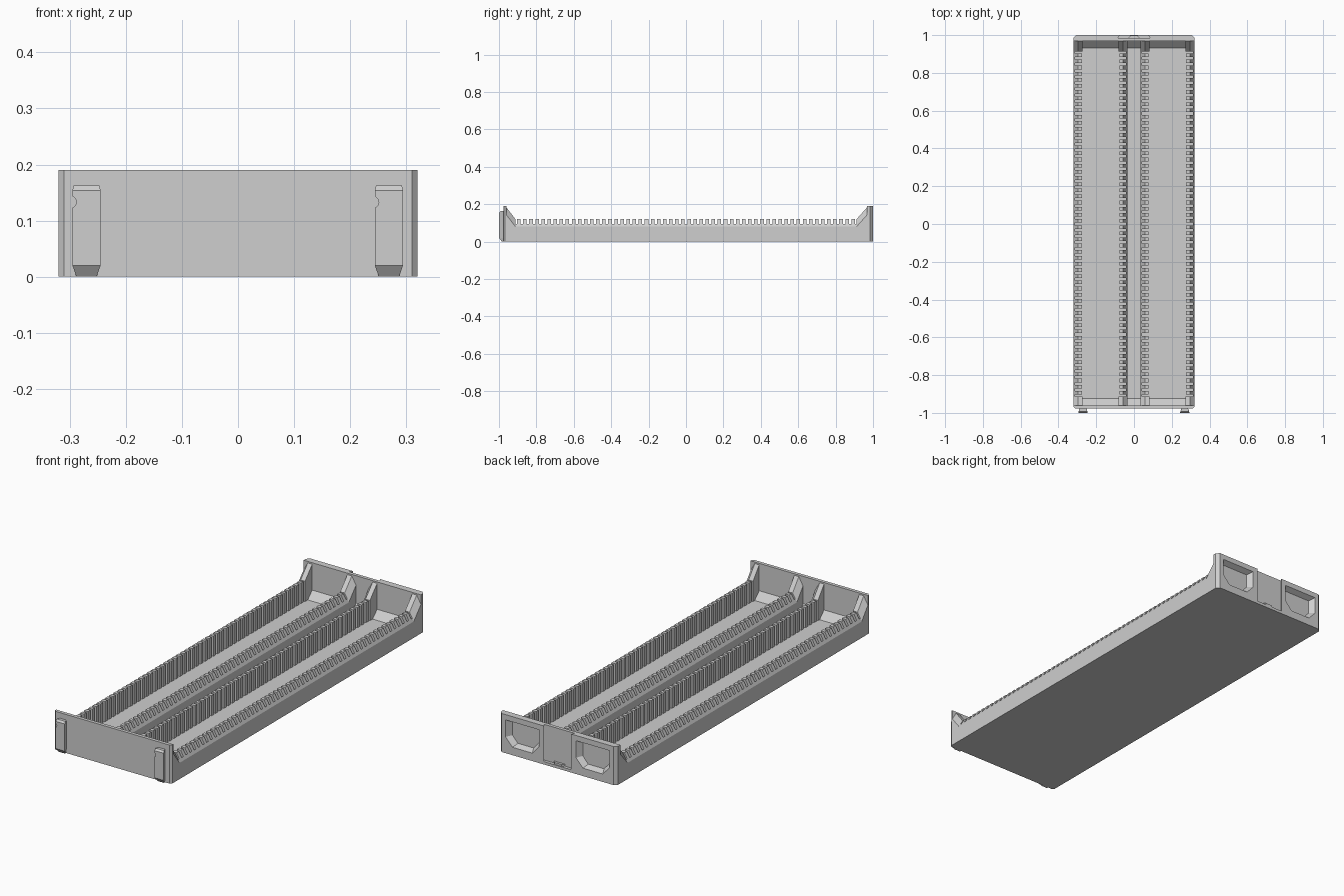
import bpy, bmesh, math
from mathutils import Vector

if "Cube" in bpy.data.objects:
    bpy.data.objects.remove(bpy.data.objects["Cube"], do_unlink=True)

grey = bpy.data.materials.new("light grey plastic")
grey.use_nodes = True
grey.diffuse_color = (0.62, 0.62, 0.62, 1)
grey.node_tree.nodes["Principled BSDF"].inputs["Base Color"].default_value = (0.62, 0.62, 0.62, 1)


def finish(name, bm):
    bmesh.ops.recalc_face_normals(bm, faces=bm.faces[:])
    mesh = bpy.data.meshes.new(name)
    bm.to_mesh(mesh)
    bm.free()
    mesh.materials.append(grey)
    obj = bpy.data.objects.new(name, mesh)
    bpy.context.collection.objects.link(obj)
    return obj


def add_prism(bm, outline, axis, lo, hi):
    """Extrude a 2D outline along an axis."""
    def place(p, t):
        return {"x": (t, p[0], p[1]), "y": (p[0], t, p[1]), "z": (p[0], p[1], t)}[axis]
    a = [bm.verts.new(place(p, lo)) for p in outline]
    b = [bm.verts.new(place(p, hi)) for p in outline]
    bm.faces.new(a)
    bm.faces.new(b[::-1])
    n = len(a)
    for i in range(n):
        j = (i + 1) % n
        bm.faces.new((a[i], b[i], b[j], a[j]))


def prism(name, outline, axis, lo, hi):
    bm = bmesh.new()
    add_prism(bm, outline, axis, lo, hi)
    return finish(name, bm)


def hull(name, points):
    bm = bmesh.new()
    for p in points:
        bm.verts.new(p)
    bmesh.ops.convex_hull(bm, input=bm.verts[:])
    bmesh.ops.dissolve_limit(bm, angle_limit=0.01, verts=bm.verts[:], edges=bm.edges[:])
    return finish(name, bm)


def cut(obj, cutter):
    mod = obj.modifiers.new("cut", "BOOLEAN")
    mod.operation = "DIFFERENCE"
    mod.solver = "EXACT"
    mod.object = cutter
    bpy.context.view_layer.objects.active = obj
    bpy.ops.object.modifier_apply(modifier=mod.name)
    bpy.data.objects.remove(cutter, do_unlink=True)


W, FLOOR, RIM, TOP = 0.32, 0.02, 0.08, 0.12
FRONT, BACK = -0.96, 0.968

# Floor slab and sloped fillets where it meets the end walls
prism("floor", [(-W, FRONT), (W, FRONT), (W, BACK), (-W, BACK)], "z", 0, FLOOR)
for name, y, s in (("front_floor_slope", FRONT, 1), ("back_floor_slope", BACK, -1)):
    prism(name, [(y, FLOOR), (y + s * 0.035, FLOOR), (y, 0.055)], "x", -0.31, 0.31)

# Slotted side walls and the two centre walls
COUNT, PITCH, HALF = 56, 0.0325, 0.0095


def slotted_wall(name, face, d):
    def at(depth, z):
        return (face + d * depth, z)
    prism(name, [at(0, FLOOR), at(0, RIM), at(0.008, 0.094), at(0.008, FLOOR)], "y", FRONT, BACK)
    bm = bmesh.new()
    profile = [at(0.006, FLOOR), at(0.006, 0.0905), at(0.023, TOP), at(0.044, TOP), at(0.044, FLOOR)]
    for i in range(COUNT):
        y = (i - (COUNT - 1) / 2) * PITCH
        add_prism(bm, profile, "y", y - HALF, y + HALF)
    finish(name + "_ribs", bm)
    # Sloped corner braces rising to the end walls
    for end, wall_y, s in (("front", FRONT, 1), ("back", BACK, -1)):
        near, far = wall_y - s * 0.002, s * -0.912
        pts = []
        for depth, lift in ((0, 0), (0.023, 0.04), (0.047, 0.04)):
            x = face + d * depth
            pts += [(x, near, FLOOR), (x, far, FLOOR),
                    (x, near, 0.145 + lift), (x, far, RIM + lift)]
        hull(name + "_" + end + "_brace", pts)


for side, s in (("left", 1), ("right", -1)):
    slotted_wall(side + "_wall", s * W, -s)
    slotted_wall(side + "_centre_wall", s * 0.034, s)

# End walls with chamfered vertical corners
prism("front_wall", [(-W, FRONT), (-W, -0.967), (-0.31, -0.977), (0.31, -0.977),
                     (W, -0.967), (W, FRONT)], "z", 0, 0.19)
back = prism("back_wall", [(-W, BACK), (-W, 0.985), (-0.305, 1), (0.305, 1),
                           (W, 0.985), (W, BACK)], "z", 0, 0.19)

# Tapered finger pockets in the back wall
pocket = [(-0.093, 0.065), (0.093, 0.065), (0.093, -0.02), (0.055, -0.062),
          (-0.055, -0.062), (-0.093, -0.02)]
for s in (-1, 1):
    pts = []
    for y, k in ((1.002, 1), (0.974, 0.78)):
        pts += [(s * 0.192 + k * u, y, 0.1 + k * v) for u, v in pocket]
    cut(back, hull("pocket_cutter", pts))

# Dovetail recess at the centre of the back wall, with a small latch bump
cut(back, prism("recess_cutter", [(-0.072, 1.002), (0.072, 1.002), (0.085, 0.985),
                                  (-0.085, 0.985)], "z", 0.014, 0.2))
prism("back_latch", [(-0.03, 0.984), (0.03, 0.984), (0.02, 0.997), (-0.02, 0.997)], "z", 0.01, 0.024)

# Dovetail clips on the front wall, each with a small round notch
for side, x in (("left", 0.269), ("right", -0.27)):
    pts = []
    for z, outer, inner, y in ((0, 0.018, 0.014, -0.985), (0.02, 0.025, 0.017, -1),
                               (0.154, 0.025, 0.017, -1), (0.163, 0.023, 0.016, -0.992)):
        for s in (-1, 1):
            pts += [(x + s * outer, y, z), (x + s * inner, -0.975, z)]
    clip = hull(side + "_front_clip", pts)
    ring = [(x - 0.029 + 0.011 * math.cos(a * math.pi / 6), 0.133 + 0.011 * math.sin(a * math.pi / 6))
            for a in range(12)]
    cut(clip, prism("notch_cutter", ring, "y", -1.01, -0.97))
